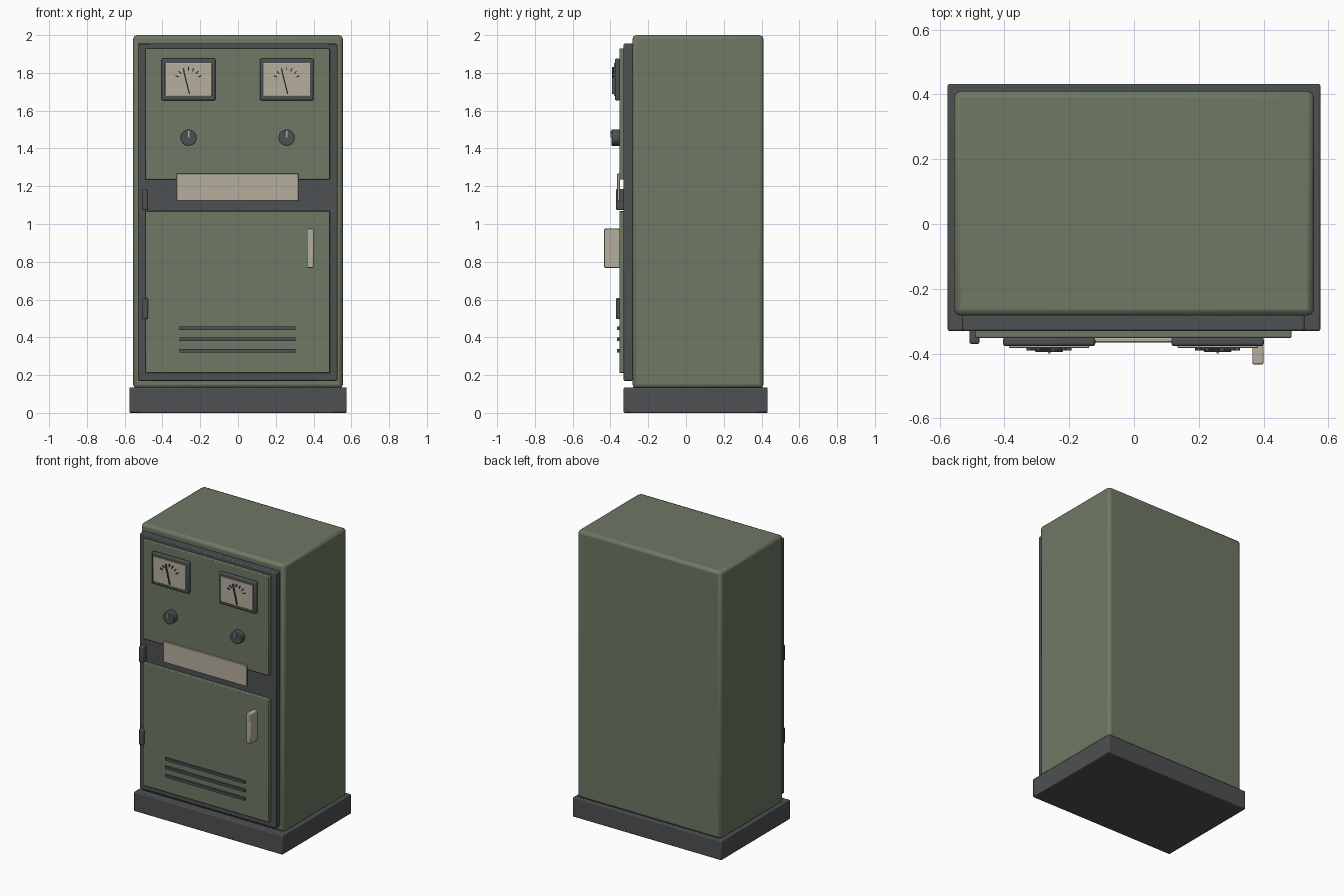
import bpy
from math import radians, sin, cos
from mathutils import Vector

cube = bpy.data.objects.get("Cube")
if cube:
    bpy.data.objects.remove(cube, do_unlink=True)


def material(name, rgb):
    m = bpy.data.materials.new(name)
    m.use_nodes = True
    m.diffuse_color = (*rgb, 1)
    bsdf = next(n for n in m.node_tree.nodes if n.type == "BSDF_PRINCIPLED")
    bsdf.inputs["Base Color"].default_value = (*rgb, 1)
    return m


GREEN = material("olive_green", (0.156, 0.188, 0.127))
DARK = material("charcoal", (0.074, 0.080, 0.085))
CREAM = material("cream", (0.47, 0.43, 0.34))


def finish(name, mat, bevel, segments=2):
    ob = bpy.context.object
    ob.name = name
    ob.data.materials.append(mat)
    if bevel:
        mod = ob.modifiers.new("Bevel", "BEVEL")
        mod.width = bevel
        mod.segments = segments
        mod.limit_method = "ANGLE"
        bpy.ops.object.shade_smooth_by_angle(angle=radians(30))
    return ob


def box(name, x, y, z, mat, bevel=0.0, tilt=0.0):
    """Box from (min, max) pairs, optionally rotated about the y axis."""
    spans = (x, y, z)
    bpy.ops.mesh.primitive_cube_add(size=1, location=[sum(s) / 2 for s in spans])
    ob = bpy.context.object
    ob.scale = [s[1] - s[0] for s in spans]
    bpy.ops.object.transform_apply(location=False, rotation=False, scale=True)
    ob.rotation_euler.y = tilt
    return finish(name, mat, bevel)


def span(centre, size):
    return (centre - size / 2, centre + size / 2)


# Cabinet shell, plinth and raised front frame
box("plinth", (-0.575, 0.575), (-0.33, 0.432), (0, 0.135), DARK, 0.006)
box("cabinet_body", (-0.555, 0.555), (-0.283, 0.41), (0.13, 2), GREEN, 0.02)
box("front_frame", (-0.53, 0.526), (-0.33, -0.28), (0.17, 1.955), DARK, 0.006)

# Instrument panel and door
box("instrument_panel", (-0.49, 0.486), (-0.352, -0.325), (1.235, 1.93), GREEN, 0.005)
box("lower_door", (-0.49, 0.486), (-0.352, -0.325), (0.21, 1.07), GREEN, 0.005)

# Door furniture
box("door_handle", (0.365, 0.4), (-0.433, -0.35), (0.768, 0.975), CREAM, 0.005)
for i, z in enumerate((0.552, 1.13)):
    box(f"hinge_{i + 1}", (-0.508, -0.477), (-0.37, -0.325), span(z, 0.112), DARK, 0.006)
for i in range(3):
    box(f"vent_slot_{i + 1}", (-0.31, 0.305), (-0.365, -0.35), span(0.33 + 0.059 * i, 0.018), DARK)

# Blank nameplate bridging the two panels
box("nameplate", (-0.325, 0.32), (-0.364, -0.35), (1.122, 1.267), CREAM, 0.003)

# Meters and knobs, one set on each side
for side, cx in (("right", -0.262), ("left", 0.258)):
    box(f"meter_bezel_{side}", span(cx, 0.285), (-0.377, -0.35), span(1.765, 0.222), DARK, 0.008)
    box(f"meter_face_{side}", span(cx, 0.248), (-0.382, -0.37), span(1.765, 0.175), CREAM, 0.002)

    # Scale ticks fan around an arc
    for i in range(7):
        a = radians(-66 + 22 * i)
        centre = Vector((cx + 0.066 * sin(a), 0, 1.755 + 0.066 * cos(a)))
        box(f"meter_tick_{side}_{i + 1}", span(centre.x, 0.005), (-0.391, -0.382),
            span(centre.z, 0.018), DARK, tilt=a)
    box(f"meter_needle_{side}", span(cx - 0.011, 0.006), (-0.391, -0.382),
        span(1.752, 0.13), DARK, tilt=radians(-14))

    # Knob with a pointer line
    bpy.ops.mesh.primitive_cylinder_add(vertices=32, radius=0.043, depth=0.045,
                                        location=(cx, -0.3725, 1.457), rotation=(radians(90), 0, 0))
    finish(f"knob_{side}", DARK, 0.004)
    box(f"knob_pointer_{side}", span(cx, 0.008), (-0.4, -0.394), (1.457, 1.492), CREAM)
